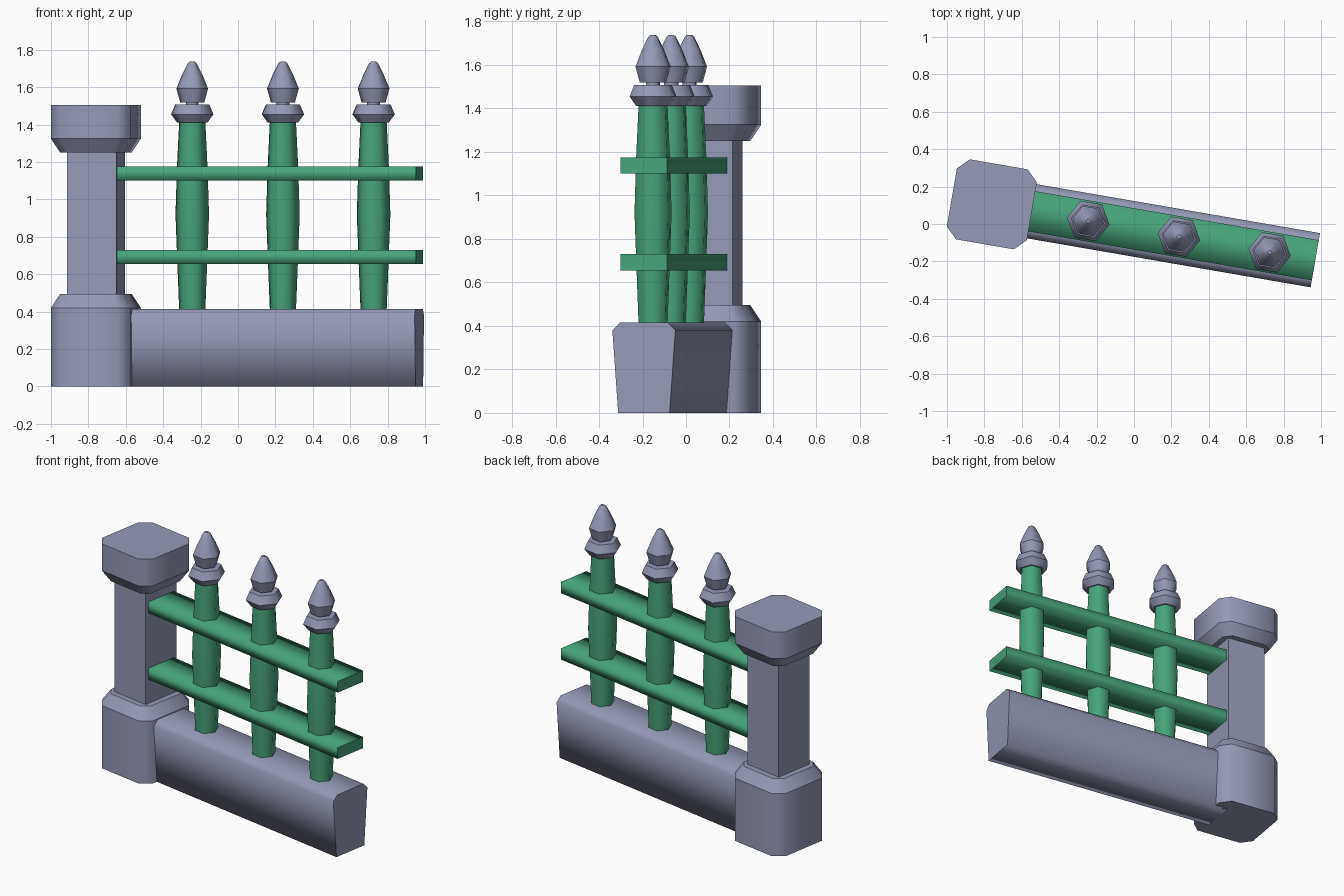
import bpy, bmesh, math
from mathutils import Matrix, Vector

if "Cube" in bpy.data.objects:
    bpy.data.objects.remove(bpy.data.objects["Cube"])

# whole fence runs along local x from the pillar centre, turned slightly about z
PLACE = Matrix.Translation((-0.76, 0.105, 0)) @ Matrix.Rotation(math.radians(-9.8), 4, 'Z')


def material(name, rgb):
    m = bpy.data.materials.new(name)
    m.diffuse_color = (*rgb, 1)
    m.use_nodes = True
    m.node_tree.nodes["Principled BSDF"].inputs["Base Color"].default_value = m.diffuse_color
    return m


STONE = material("grey stone", (0.30, 0.325, 0.47))
GREEN = material("green paint", (0.062, 0.37, 0.195))


def loft(name, rings, mat, sharp_rings=(), flat=False):
    """Skin equal-sized rings of points, cap both ends; sharp_rings stay crisp."""
    bm = bmesh.new()
    vs = [[bm.verts.new(PLACE @ Vector(p)) for p in r] for r in rings]
    n = len(rings[0])
    for a, b in zip(vs, vs[1:]):
        for i in range(n):
            j = (i + 1) % n
            bm.faces.new((a[i], a[j], b[j], b[i]))
    bm.faces.new(vs[0][::-1])
    bm.faces.new(vs[-1])
    bmesh.ops.recalc_face_normals(bm, faces=bm.faces)
    for f in bm.faces:
        f.smooth = not flat
    last = len(rings) - 1
    for k in {0, last, *sharp_rings}:
        for i in range(n):
            bm.edges.get((vs[k][i], vs[k][(i + 1) % n])).smooth = False
    me = bpy.data.meshes.new(name)
    bm.to_mesh(me)
    bm.free()
    me.materials.append(mat)
    ob = bpy.data.objects.new(name, me)
    bpy.context.collection.objects.link(ob)
    return ob


def chamfered_square(h, c, z):
    k = h - c
    return [(h, -k, z), (h, k, z), (k, h, z), (-k, h, z),
            (-h, k, z), (-h, -k, z), (-k, -h, z), (k, -h, z)]


def square(h, z):
    return [(h, -h, z), (h, h, z), (-h, h, z), (-h, -h, z)]


def hexagon(x, r, z):
    return [(x + r * math.cos(i * math.pi / 3), r * math.sin(i * math.pi / 3), z) for i in range(6)]


def along(section, x0, x1):
    return [[(x, y, z) for y, z in section] for x in (x0, x1)]


# pillar: base, shaft and cap
wide, narrow = (0.217, 0.06), (0.172, 0.048)
loft("pillar_base", [chamfered_square(*wide, 0), chamfered_square(*wide, 0.42),
                     chamfered_square(*narrow, 0.495)], STONE, (1,))
loft("pillar_shaft", [square(0.134, 0.49), square(0.134, 1.255)], STONE, flat=True)
loft("pillar_cap", [chamfered_square(*narrow, 1.25), chamfered_square(*wide, 1.325),
                    chamfered_square(*wide, 1.505)], STONE, (1,))

# low wall, wider towards its bevelled top
half = [(0.12, 0), (0.147, 0.38), (0.112, 0.415)]
loft("low_wall", along(half + [(-y, z) for y, z in half[::-1]], 0.13, 1.755), STONE)

# two horizontal rails
for i, z in enumerate((0.655, 1.10)):
    sec = [(0.109, z), (0.109, z + 0.075), (-0.109, z + 0.075), (-0.109, z)]
    loft(f"rail_{i + 1}", along(sec, 0.134, 1.755), GREEN)

# three pickets with collar and spear finial
PICKET = [(0.071, 0.41), (0.081, 0.66), (0.091, 0.92), (0.083, 1.17), (0.071, 1.415)]
COLLAR = [(0.082, 1.41), (0.115, 1.455), (0.092, 1.508)]
FINIAL = [(0.065, 1.518), (0.086, 1.592), (0.056, 1.665), (0.024, 1.728), (0.012, 1.738)]
NECK = [(0.035, 1.50), (0.035, 1.525)]
for i in range(3):
    x = 0.523 + 0.492 * i
    for name, prof, mat, sharp in (("picket", PICKET, GREEN, ()), ("collar", COLLAR, STONE, (1,)),
                                   ("neck", NECK, STONE, ()), ("finial", FINIAL, STONE, (1,))):
        loft(f"{name}_{i + 1}", [hexagon(x, r, z) for r, z in prof], mat, sharp)
